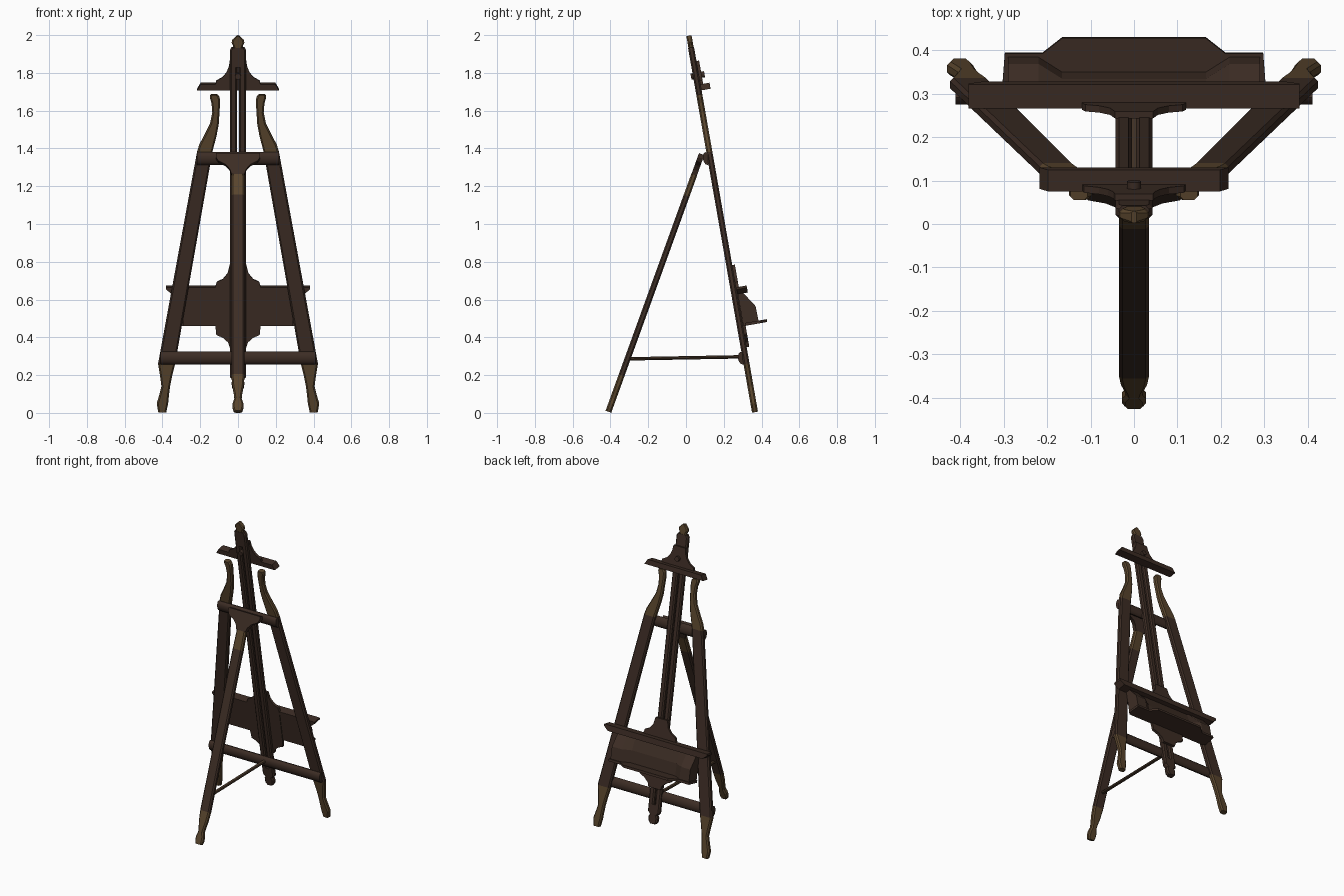
import bpy, bmesh, math
from mathutils import Matrix, Vector

if "Cube" in bpy.data.objects:
    bpy.data.objects.remove(bpy.data.objects["Cube"], do_unlink=True)


def material(name, rgb):
    m = bpy.data.materials.new(name)
    m.use_nodes = True
    m.diffuse_color = (*rgb, 1)
    bsdf = next(n for n in m.node_tree.nodes if n.type == 'BSDF_PRINCIPLED')
    bsdf.inputs["Base Color"].default_value = (*rgb, 1)
    bsdf.inputs["Roughness"].default_value = 0.7
    return m


DARK = material("dark walnut", (0.046, 0.026, 0.018))
LIGHT = material("worn oak", (0.1, 0.06, 0.026))
MID = material("brown rod", (0.062, 0.037, 0.021))


def lean(y, degrees):
    """Leaning frame: local x across, local y out of the plane, local z the height."""
    a = math.radians(degrees)
    return (Matrix.Translation((0, y, 0)) @ Matrix.Rotation(a, 4, 'X')
            @ Matrix.Diagonal((1, 1, 1 / math.cos(a), 1)))


FRONT = lean(0.366, 9.95)
REAR = lean(-0.413, -19.9)


def loft(name, rings, mat, frame=FRONT, flip=False, smooth=False):
    """Skin a series of equal rings and cap both ends."""
    bm = bmesh.new()
    side = -1 if flip else 1
    rows = [[bm.verts.new(frame @ Vector((p[0] * side, p[1], p[2]))) for p in r] for r in rings]
    for a, b in zip(rows, rows[1:]):
        for i in range(len(a)):
            j = (i + 1) % len(a)
            bm.faces.new((a[i], a[j], b[j], b[i]))
    bm.faces.new(rows[0][::-1])
    bm.faces.new(rows[-1])
    bmesh.ops.recalc_face_normals(bm, faces=bm.faces)
    mesh = bpy.data.meshes.new(name)
    bm.to_mesh(mesh)
    bm.free()
    mesh.materials.append(mat)
    ob = bpy.data.objects.new(name, mesh)
    bpy.context.collection.objects.link(ob)
    if smooth:
        bpy.ops.object.select_all(action='DESELECT')
        ob.select_set(True)
        bpy.context.view_layer.objects.active = ob
        bpy.ops.object.shade_smooth_by_angle(angle=math.radians(40))
    return ob


def post(name, sections, mat, frame=FRONT, flip=False, depth=0.016):
    """Upright with chamfered corners; sections are (height, x left, x right)."""
    rings = []
    for z, x0, x1 in sections:
        c = min(0.008, (x1 - x0) * 0.3)
        e = depth - c
        rings.append([(x0 + c, -depth, z), (x1 - c, -depth, z), (x1, -e, z), (x1, e, z),
                      (x1 - c, depth, z), (x0 + c, depth, z), (x0, e, z), (x0, -e, z)])
    return loft(name, rings, mat, frame, flip)


def turned(name, sections, mat, frame=FRONT, depth=0.016):
    return post(name, [(z, -r, r) for z, r in sections], mat, frame, depth=depth)


def mirrored(half):
    return half + [(-x, v) for x, v in reversed(half)]


def plate(name, half, d0, d1, mat, frame=FRONT):
    """Symmetric upright board given by its right half outline (x, height)."""
    pts = mirrored(half)
    return loft(name, [[(x, d, z) for x, z in pts] for d in (d0, d1)], mat, frame)


def rod(name, start, end, rx, rz, mat, frame=FRONT, n=12):
    """Rounded bar between two points; rx and rz are its two radii."""
    a, b = Vector(start), Vector(end)
    t = (b - a).normalized()
    u = t.cross(Vector((0, 0, 1))).normalized()
    w = u.cross(t)
    rings = [[p + u * rx * math.cos(k * math.tau / n) + w * rz * math.sin(k * math.tau / n)
              for k in range(n)] for p in (a, b)]
    return loft(name, rings, mat, frame, smooth=True)


# Side legs: carved foot, straight shaft, curved horn
for label, flip in (("left", False), ("right", True)):
    post(label + "_foot", [(0.004, 0.38, 0.422), (0.05, 0.37, 0.43), (0.09, 0.366, 0.418),
                           (0.14, 0.36, 0.405), (0.2, 0.348, 0.413), (0.26, 0.333, 0.423)],
         LIGHT, flip=flip)
    post(label + "_leg", [(0.26, 0.333, 0.423), (1.38, 0.136, 0.217)], DARK, flip=flip)
    post(label + "_horn", [(1.38, 0.136, 0.217), (1.42, 0.126, 0.205), (1.47, 0.113, 0.178),
                           (1.53, 0.102, 0.148), (1.59, 0.098, 0.136), (1.64, 0.095, 0.14),
                           (1.67, 0.097, 0.149), (1.685, 0.107, 0.146)], LIGHT, flip=flip)
    # Mast rail with a narrow slot between the pair
    post(label + "_mast_rail", [(0.2, 0.005, 0.043), (1.85, 0.005, 0.043)], DARK, flip=flip)

# Mast ends
turned("mast_head", [(1.83, 0.043), (1.92, 0.043), (1.935, 0.034)], DARK)
turned("top_finial", [(1.93, 0.024), (1.945, 0.026), (1.96, 0.034), (1.975, 0.03), (1.997, 0.006)],
       LIGHT, depth=0.014)
turned("mast_tail", [(0.12, 0.02), (0.135, 0.032), (0.16, 0.034), (0.175, 0.026),
                     (0.19, 0.042), (0.24, 0.043)], DARK)

# Crossbars
rod("upper_crossbar", (-0.217, -0.02, 1.35), (0.217, -0.02, 1.35), 0.02, 0.034, DARK)
rod("lower_crossbar", (-0.41, -0.018, 0.293), (0.41, -0.018, 0.293), 0.022, 0.034, DARK)

# Top clamp
plate("clamp_plate", [(0.12, 1.73), (0.115, 1.755), (0.08, 1.775), (0.06, 1.8), (0.048, 1.83),
                      (0.044, 1.86)], 0.014, 0.03, DARK)
plate("clamp_bar", [(0.217, 1.705), (0.198, 1.737)], 0.014, 0.064, DARK)
rod("clamp_knob", (0, -0.027, 1.785), (0, 0.046, 1.785), 0.016, 0.016, DARK)

# Sliding tray bracket
plate("tray_bracket", [(0.044, 0.345), (0.052, 0.37), (0.08, 0.395), (0.115, 0.41), (0.12, 0.46),
                       (0.12, 0.665), (0.112, 0.69), (0.08, 0.705), (0.055, 0.735),
                       (0.044, 0.78)], 0.014, 0.03, DARK)

# Tray box, recessed in the middle of its front
box_rings = []
for x, inset in ((-0.29, 0), (-0.22, 0), (-0.165, 0.035), (0.165, 0.035), (0.22, 0), (0.29, 0)):
    box_rings.append([(x, 0.018, 0.458), (x, 0.102 - inset, 0.462), (x, 0.1 - inset, 0.548),
                      (x, 0.037, 0.643), (x, 0.018, 0.643)])
loft("tray_box", box_rings, DARK)

# Tray lip with a bulging centre, and the rest bar above
lip = mirrored([(0.303, 0.03), (0.297, 0.11), (0.21, 0.11), (0.165, 0.146)])
loft("tray_lip", [[(x, d, z) for x, d in lip] for z in (0.456, 0.471)], DARK)
plate("rest_bar", [(0.35, 0.625), (0.38, 0.65), (0.38, 0.662)], 0.016, 0.072, DARK)

# Rear leg: foot, shaft, pale collar and flared head
turned("rear_foot", [(0.006, 0.022), (0.025, 0.028), (0.05, 0.028), (0.075, 0.019),
                     (0.1, 0.022), (0.14, 0.03), (0.2, 0.035)], LIGHT, REAR)
turned("rear_leg", [(0.2, 0.035), (1.15, 0.035)], DARK, REAR)
turned("rear_collar", [(1.15, 0.035), (1.26, 0.033)], LIGHT, REAR)
plate("rear_head", [(0.034, 1.26), (0.042, 1.285), (0.065, 1.31), (0.105, 1.33), (0.117, 1.35),
                    (0.117, 1.37)], -0.015, 0.015, DARK, REAR)

# Brace between the rear leg and the lower crossbar
rod("brace", (0, -0.31, 0.286), (0, 0.3, 0.297), 0.012, 0.009, MID, Matrix.Identity(4), 8)
